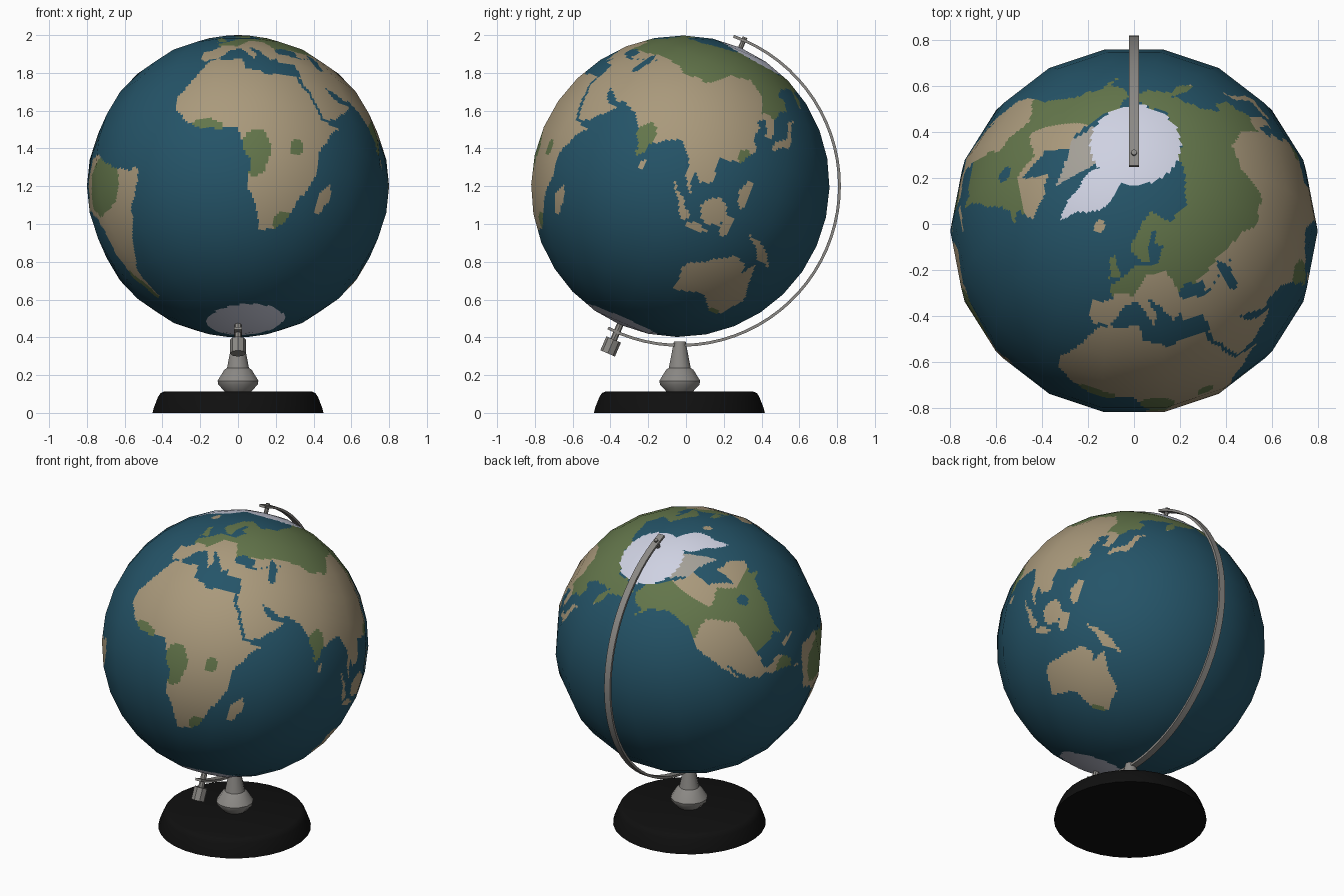
import bpy, bmesh, math
from mathutils import Vector, Matrix, noise

if "Cube" in bpy.data.objects:
    bpy.data.objects.remove(bpy.data.objects["Cube"])

TILT = math.radians(23.5)
CENTRE = Vector((0, -0.03, 1.2))
AXIS = Vector((0, math.sin(TILT), math.cos(TILT)))
R = 0.8


def mat(name, r, g, b):
    m = bpy.data.materials.new(name)
    m.diffuse_color = (r, g, b, 1)
    m.use_nodes = True
    m.node_tree.nodes["Principled BSDF"].inputs["Base Color"].default_value = m.diffuse_color
    return m


OCEAN = mat("ocean blue", 0.018, 0.088, 0.138)
TAN = mat("dry land tan", 0.40, 0.32, 0.20)
GREEN = mat("forest green", 0.125, 0.18, 0.07)
ICE = mat("ice white", 0.62, 0.64, 0.76)
TUNDRA = mat("tundra grey", 0.37, 0.35, 0.31)
METAL = mat("metal grey", 0.26, 0.25, 0.235)
BLACK = mat("black", 0.005, 0.005, 0.005)


def finish(name, bm, material, angle=35):
    bmesh.ops.recalc_face_normals(bm, faces=bm.faces)
    me = bpy.data.meshes.new(name)
    bm.to_mesh(me)
    bm.free()
    me.materials.append(material)
    ob = bpy.data.objects.new(name, me)
    bpy.context.collection.objects.link(ob)
    bpy.context.view_layer.objects.active = ob
    ob.select_set(True)
    bpy.ops.object.shade_smooth_by_angle(angle=math.radians(angle))
    ob.select_set(False)
    return ob


def lathe(name, profile, segs, material, y, angle=35):
    bm = bmesh.new()
    rings = []
    for r, z in profile:
        rings.append([bm.verts.new((r * math.cos(2 * math.pi * (k + .5) / segs),
                                    y + r * math.sin(2 * math.pi * (k + .5) / segs), z)) for k in range(segs)])
    for a, b in zip(rings, rings[1:]):
        for k in range(segs):
            n = (k + 1) % segs
            bm.faces.new((a[k], a[n], b[n], b[k]))
    bm.faces.new(rings[0][::-1])
    bm.faces.new(rings[-1])
    return finish(name, bm, material, angle)


def axis_rod(name, r0, r1, radius, segs):
    # cylinder along the globe axis between two signed distances from its centre
    bm = bmesh.new()
    bmesh.ops.create_cone(bm, cap_ends=True, segments=segs, radius1=radius, radius2=radius, depth=abs(r1 - r0))
    bm.transform(Matrix.Translation(CENTRE + AXIS * (r0 + r1) / 2) @ Matrix.Rotation(-TILT, 4, 'X'))
    return finish(name, bm, METAL)


# ---- map regions: outlines as lon, lat pairs, or blobs as lon, lat, half sizes
lands, forests, waters, tundras, ices = [], [], [], [], []


def area(group, *n):
    pts = list(zip(n[::2], n[1::2]))
    xs, ys = n[::2], n[1::2]
    group.append((min(xs), max(xs), min(ys), max(ys), pts))


def blob(group, lon, lat, rx, ry):
    area(group, *[c for k in range(14) for c in (lon + rx * math.cos(k * math.pi / 7),
                                                 lat + ry * math.sin(k * math.pi / 7))])


def inside(group, lon, lat):
    for x0, x1, y0, y1, pts in group:
        if not y0 <= lat <= y1:
            continue
        for x in (lon, lon + 360):
            if x0 <= x <= x1:
                hit = False
                px, py = pts[-1]
                for qx, qy in pts:
                    if (qy > lat) != (py > lat) and x < (px - qx) * (lat - qy) / (py - qy) + qx:
                        hit = not hit
                    px, py = qx, qy
                if hit:
                    return True
    return False


# Africa and Madagascar
area(lands, -6, 36, 10, 37, 11, 33, 20, 31, 33, 31, 37, 22, 43, 12, 51, 12, 41, -2, 40, -15, 35, -20, 33, -27,
     27, -34, 19, -35, 12, -18, 13, -8, 9, 1, 8, 5, -7, 5, -17, 14, -17, 21, -10, 30)
area(lands, 44, -24, 44, -17, 49, -12, 50, -16, 47, -25)
# Europe and Scandinavia
area(lands, -9, 37, -9, 43, -1, 44, -4, 48, 4, 52, 9, 55, 20, 55, 28, 60, 60, 60, 60, 45, 40, 42, 28, 41, 23, 37,
     19, 42, 13, 45, 18, 40, 16, 38, 9, 44, 3, 42, -2, 37)
area(lands, 5, 59, 6, 62, 15, 69, 25, 71, 41, 67, 60, 69, 60, 59, 30, 60, 22, 61, 25, 65, 22, 65, 17, 61, 17, 56, 12, 57)
area(lands, -5, 50, 1, 52, -3, 58, -6, 57, -4, 53)
blob(lands, -19, 65, 4, 1.5)
# Asia and Arabia
area(lands, 58, 69, 80, 73, 104, 77, 113, 74, 140, 73, 160, 70, 180, 69, 190, 66, 178, 63, 163, 60, 162, 56, 157, 51,
     156, 57, 162, 62, 142, 59, 135, 54, 141, 52, 140, 48, 130, 42, 100, 40, 58, 40)
area(lands, 26, 37, 27, 41, 42, 42, 60, 45, 131, 43, 129, 36, 126, 35, 125, 40, 118, 39, 122, 37, 120, 34, 122, 30,
     117, 23, 108, 21, 109, 12, 105, 9, 100, 13, 103, 2, 98, 9, 97, 17, 91, 22, 80, 15, 77, 8, 73, 20, 67, 25, 57, 26,
     48, 30, 36, 30, 35, 36)
area(lands, 35, 31, 48, 31, 51, 24, 59, 23, 52, 16, 44, 13, 37, 25)
# Pacific and Indian Ocean islands
area(lands, 130, 32, 140, 35, 142, 42, 145, 44, 140, 43, 138, 37, 131, 35)
area(lands, 95, 6, 106, -4, 104, -7)
area(lands, 131, -1, 141, -3, 150, -10, 141, -9, 136, -4)
for b in ((114, 1, 5, 5), (110, -7, 5, 1.3), (121, -2, 2.5, 4), (123, 12, 2.3, 6), (81, 7, 1.3, 2), (-79, 22, 5, 1)):
    blob(lands, *b)
# Australia
area(lands, 114, -22, 122, -17, 130, -12, 136, -12, 139, -17, 142, -11, 146, -19, 153, -26, 150, -37, 143, -39,
     137, -35, 131, -32, 124, -33, 116, -35, 114, -28)
# North and South America
area(lands, -168, 66, -157, 71, -128, 70, -108, 68, -95, 69, -94, 60, -82, 55, -79, 52, -77, 61, -64, 59, -56, 52,
     -66, 48, -60, 46, -70, 43, -76, 36, -81, 31, -80, 26, -83, 30, -97, 28, -96, 19, -88, 21, -84, 15, -83, 9, -78, 8,
     -92, 15, -105, 20, -113, 31, -110, 23, -117, 33, -124, 40, -124, 48, -135, 58, -150, 60, -165, 55, -158, 59, -166, 62)
area(lands, -77, 8, -72, 12, -60, 9, -50, 0, -35, -6, -39, -15, -48, -26, -58, -36, -65, -42, -69, -52, -74, -52,
     -73, -38, -70, -18, -81, -5)
# forests
area(forests, -10, 44, 8, 46, 14, 52, 25, 52, 28, 44, 40, 46, 60, 49, 75, 44, 90, 45, 100, 54, 113, 56, 122, 50,
     122, 42, 132, 42, 145, 50, 195, 60, 195, 72, 105, 80, 0, 74, -10, 56)
area(forests, -170, 52, -170, 72, -125, 71, -115, 62, -105, 52, -90, 56, -80, 50, -55, 50, -75, 24, -97, 27,
     -98, 42, -112, 48, -124, 44)
for b in ((15, -5, 6, 10), (-6, 6, 9, 3), (29, -31, 4, 4), (32, -1, 3, 3), (77, 15, 4, 8), (144, -39, 6, 3),
          (-61, -4, 15, 11), (-87, 14, 6, 4), (-72, -45, 3, 9), (118, 25, 3, 3)):
    blob(forests, *b)
# inland seas
for b in ((34, 43.5, 6, 2), (51, 42, 2.5, 5), (-85, 45, 4, 2)):
    blob(waters, *b)
# arctic islands and Greenland
area(tundras, -125, 72, -105, 69, -85, 68, -65, 64, -72, 76, -85, 83, -115, 78)
area(ices, -44, 60, -52, 65, -55, 70, -68, 76, -62, 84, -30, 86, -18, 80, -20, 74, -25, 70, -40, 65)


def direction(lon, lat):
    a, b = math.radians(lon), math.radians(lat)
    return Vector((math.cos(b) * math.sin(a), -math.cos(b) * math.cos(a), math.sin(b)))


CAPS = [(direction(175, 84.5), math.cos(math.radians(14.5))), (direction(90, -87), math.cos(math.radians(15)))]


def surface(lon, lat):
    d = direction(lon, lat)
    if any(d.dot(c) > k for c, k in CAPS):
        return 3
    w = noise.noise_vector(d * 11)
    x = (lon + 8 + w.x * 1.2 + 180) % 360 - 180
    y = lat + 5 * min(1, max(0, (45 - lat) / 20)) + w.y * 1.2
    if inside(ices, x, y):
        return 3
    if inside(tundras, x, y):
        return 4
    if not inside(lands, x, y) or inside(waters, x, y):
        return 0
    return 2 if inside(forests, x, y) else 1


# ---- globe: 18 x 16 faceted sphere, each flat panel finely divided for the map
SEG, RINGS, CU, CV = 18, 16, 20, 11
NU, NV = SEG * CU, RINGS * CV
corner = [[direction(-170 + 360 * i / SEG, -90 + 180 * j / RINGS) * R for i in range(SEG + 1)] for j in range(RINGS + 1)]
bm = bmesh.new()
grid = []
for j in range(NV + 1):
    b = min(j // CV, RINGS - 1)
    v = j / CV - b
    row = []
    for i in range(NU):
        a, u = i // CU, (i % CU) / CU
        low = corner[b][a].lerp(corner[b][a + 1], u)
        row.append(bm.verts.new(low.lerp(corner[b + 1][a].lerp(corner[b + 1][a + 1], u), v)))
    grid.append(row)
for j in range(NV):
    for i in range(NU):
        n = (i + 1) % NU
        f = bm.faces.new((grid[j][i], grid[j][n], grid[j + 1][n], grid[j + 1][i]))
        f.material_index = surface(-170 + (i + .5) * 360 / NU, -90 + (j + .5) * 180 / NV)
        f.smooth = True
bmesh.ops.remove_doubles(bm, verts=grid[0] + grid[-1], dist=1e-5)
me = bpy.data.meshes.new("globe")
bm.to_mesh(me)
bm.free()
for m in (OCEAN, TAN, GREEN, ICE, TUNDRA):
    me.materials.append(m)
me.normals_split_custom_set_from_vertices([v.co.normalized() for v in me.vertices])
globe = bpy.data.objects.new("globe", me)
globe.location = CENTRE
globe.rotation_euler = (-TILT, 0, 0)
bpy.context.collection.objects.link(globe)

# ---- stand
lathe("base", [(.455, 0), (.447, .03), (.425, .085), (.412, .105), (.395, .112)], 32, BLACK, -0.035, 50)
lathe("stand_neck", [(.07, .11), (.108, .15), (.112, .17), (.075, .228), (.06, .238), (.032, .378)], 12, METAL, -0.033)

# ---- curved support arm
bm = bmesh.new()
prev = None
STEPS = 40
for k in range(STEPS + 1):
    a = math.radians(19.5 + (207 - 19.5) * k / STEPS)
    d = Vector((0, math.sin(a), math.cos(a)))
    ring = [bm.verts.new(CENTRE + d * r + Vector((x, 0, 0))) for r, x in ((.835, -.021), (.835, .021), (.85, .021), (.85, -.021))]
    if prev:
        for s in range(4):
            bm.faces.new((prev[s], prev[(s + 1) % 4], ring[(s + 1) % 4], ring[s]))
    else:
        bm.faces.new(ring)
    prev = ring
bm.faces.new(prev[::-1])
finish("support_arm", bm, METAL)

# ---- pivot pins and tightening knob
axis_rod("top_pin", .77, .86, .013, 8)
axis_rod("bottom_pin", -.77, -.90, .018, 8)
axis_rod("pin_knob", -.885, -.965, .042, 8)
